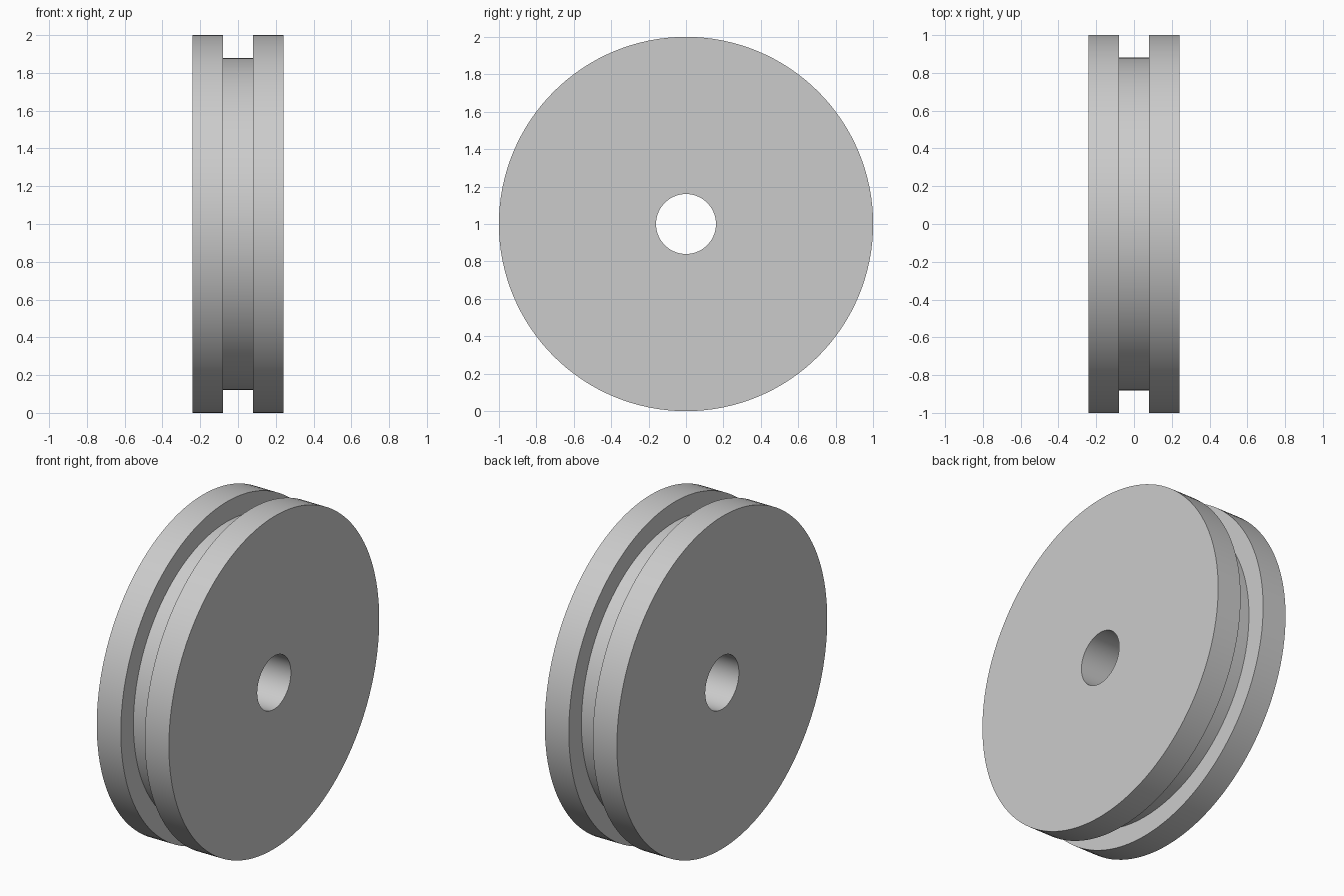
import bpy
import bmesh
from math import tau
from mathutils import Matrix, Vector

cube = bpy.data.objects.get("Cube")
if cube:
    bpy.data.objects.remove(cube, do_unlink=True)

SEGMENTS = 128
RIM, GROOVE, BORE = 1.0, 0.88, 0.16       # radii
HALF_WIDTH, HALF_GROOVE = 0.24, 0.08

# Plain grey material
grey = bpy.data.materials.new("plain grey")
grey.use_nodes = True
colour = (0.6, 0.6, 0.6, 1)
grey.diffuse_color = colour
grey.node_tree.nodes["Principled BSDF"].inputs["Base Color"].default_value = colour

# Half of the wheel section as (x, radius), mirrored into a closed loop
half = [(HALF_WIDTH, BORE), (HALF_WIDTH, RIM), (HALF_GROOVE, RIM), (HALF_GROOVE, GROOVE)]
section = half + [(-x, r) for x, r in reversed(half)]

# Revolve the section around the axle
bm = bmesh.new()
rings = []
for i in range(SEGMENTS):
    turn = Matrix.Rotation(tau * i / SEGMENTS, 3, "X")
    rings.append([bm.verts.new(turn @ Vector((x, 0, r))) for x, r in section])
for i, ring in enumerate(rings):
    following = rings[(i + 1) % SEGMENTS]
    for j in range(len(section)):
        k = (j + 1) % len(section)
        bm.faces.new((ring[j], ring[k], following[k], following[j]))
bmesh.ops.recalc_face_normals(bm, faces=bm.faces)
mesh = bpy.data.meshes.new("grooved_wheel")
bm.to_mesh(mesh)
bm.free()

# Grooved wheel with a central bore, resting on the ground
wheel = bpy.data.objects.new("grooved_wheel", mesh)
wheel.location.z = RIM
mesh.materials.append(grey)
bpy.context.collection.objects.link(wheel)
bpy.ops.object.select_all(action="DESELECT")
wheel.select_set(True)
bpy.context.view_layer.objects.active = wheel
bpy.ops.object.shade_smooth_by_angle()
